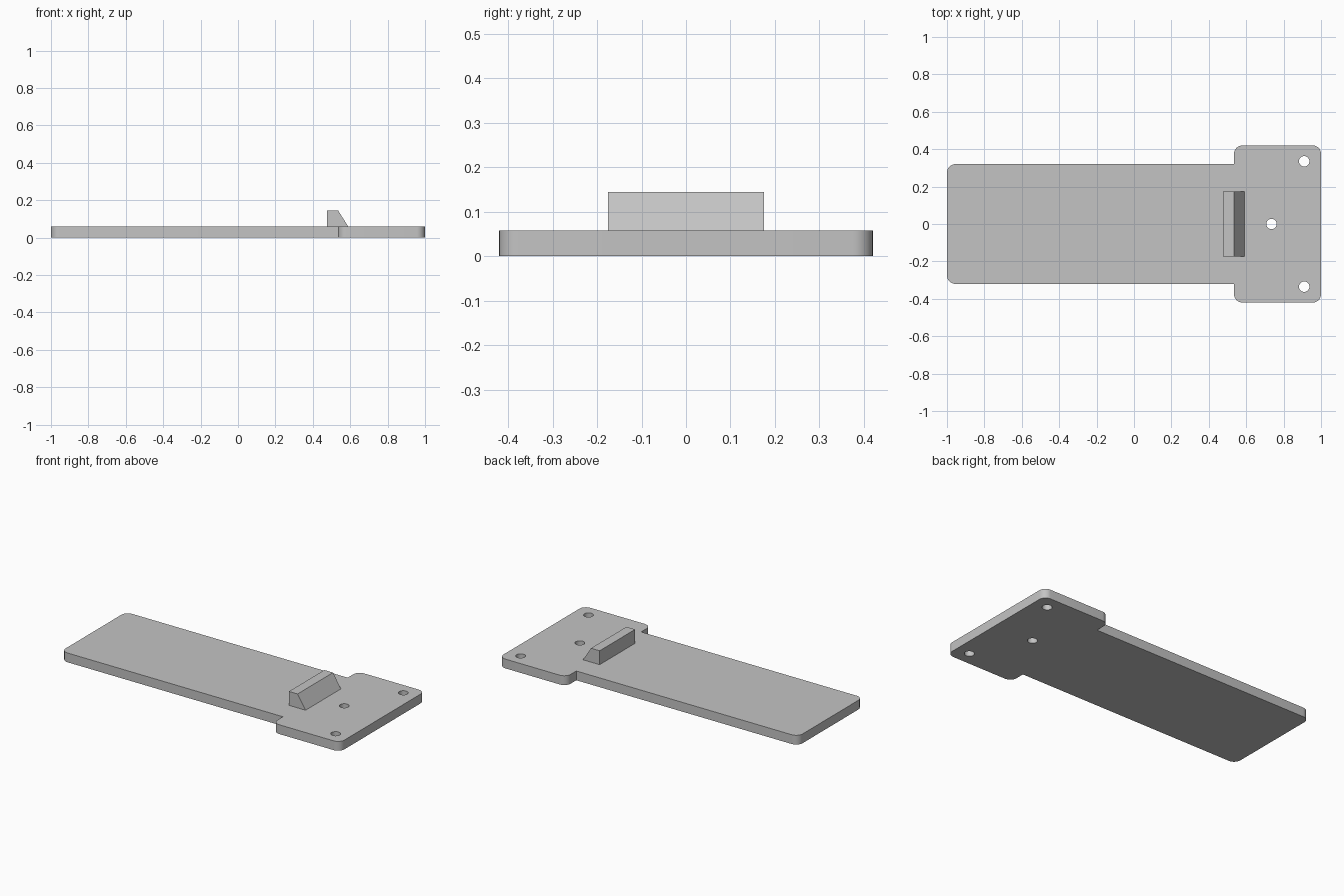
import bpy, bmesh, math
from mathutils import Vector

if "Cube" in bpy.data.objects:
    bpy.data.objects.remove(bpy.data.objects["Cube"], do_unlink=True)

THICK = 0.058
RADIUS = 0.045

grey = bpy.data.materials.new("plain grey")
grey.use_nodes = True
colour = (0.55, 0.55, 0.55, 1)
grey.diffuse_color = colour
grey.node_tree.nodes["Principled BSDF"].inputs["Base Color"].default_value = colour


def prism(name, points, direction):
    """Extrude a closed outline along a direction into a solid."""
    bm = bmesh.new()
    face = bm.faces.new([bm.verts.new(p) for p in points])
    ext = bmesh.ops.extrude_face_region(bm, geom=[face])
    moved = [g for g in ext["geom"] if isinstance(g, bmesh.types.BMVert)]
    bmesh.ops.translate(bm, verts=moved, vec=direction)
    bmesh.ops.recalc_face_normals(bm, faces=bm.faces)
    mesh = bpy.data.meshes.new(name)
    bm.to_mesh(mesh)
    bm.free()
    mesh.materials.append(grey)
    obj = bpy.data.objects.new(name, mesh)
    bpy.context.collection.objects.link(obj)
    return obj


def corner(x, y, start, steps=10):
    """Quarter-circle corner ending at the outer point x, y."""
    cx = x - math.copysign(RADIUS, x)
    cy = y - math.copysign(RADIUS, y)
    angles = [start + math.pi / 2 * i / steps for i in range(steps + 1)]
    # the head's inner corners curve back towards the arm
    if 0 < x < 1:
        cx = x + RADIUS
    return [(cx + RADIUS * math.cos(a), cy + RADIUS * math.sin(a), 0) for a in angles]


# Base plate: long arm and wider mounting head, upper half then mirrored
STEP_X = 0.535
upper = corner(1, 0.42, 0) + corner(STEP_X, 0.42, math.pi / 2)
upper += [(STEP_X, 0.32, 0)] + corner(-1, 0.32, math.pi / 2)
lower = [(x, -y, z) for x, y, z in reversed(upper)]
plate = prism("base_plate", upper + lower, Vector((0, 0, THICK)))

# Screw holes
for x, y in ((0.91, 0.335), (0.91, -0.335), (0.735, 0)):
    ring = [(x + 0.028 * math.cos(math.tau * i / 32),
             y + 0.028 * math.sin(math.tau * i / 32), -0.05) for i in range(32)]
    cutter = prism("hole_cutter", ring, Vector((0, 0, 0.2)))
    cutter.hide_render = True
    mod = plate.modifiers.new("hole", "BOOLEAN")
    mod.operation = "DIFFERENCE"
    mod.solver = "EXACT"
    mod.object = cutter
    bpy.context.view_layer.objects.active = plate
    bpy.ops.object.modifier_apply(modifier=mod.name)
    bpy.data.objects.remove(cutter, do_unlink=True)

bpy.ops.object.select_all(action="DESELECT")
plate.select_set(True)
bpy.ops.object.shade_smooth_by_angle(angle=math.radians(30))

# Wedge-shaped stop block
profile = [(0.475, THICK), (0.59, THICK), (0.535, 0.145), (0.475, 0.145)]
prism("stop_block", [(x, -0.175, z) for x, z in profile], Vector((0, 0.35, 0)))
